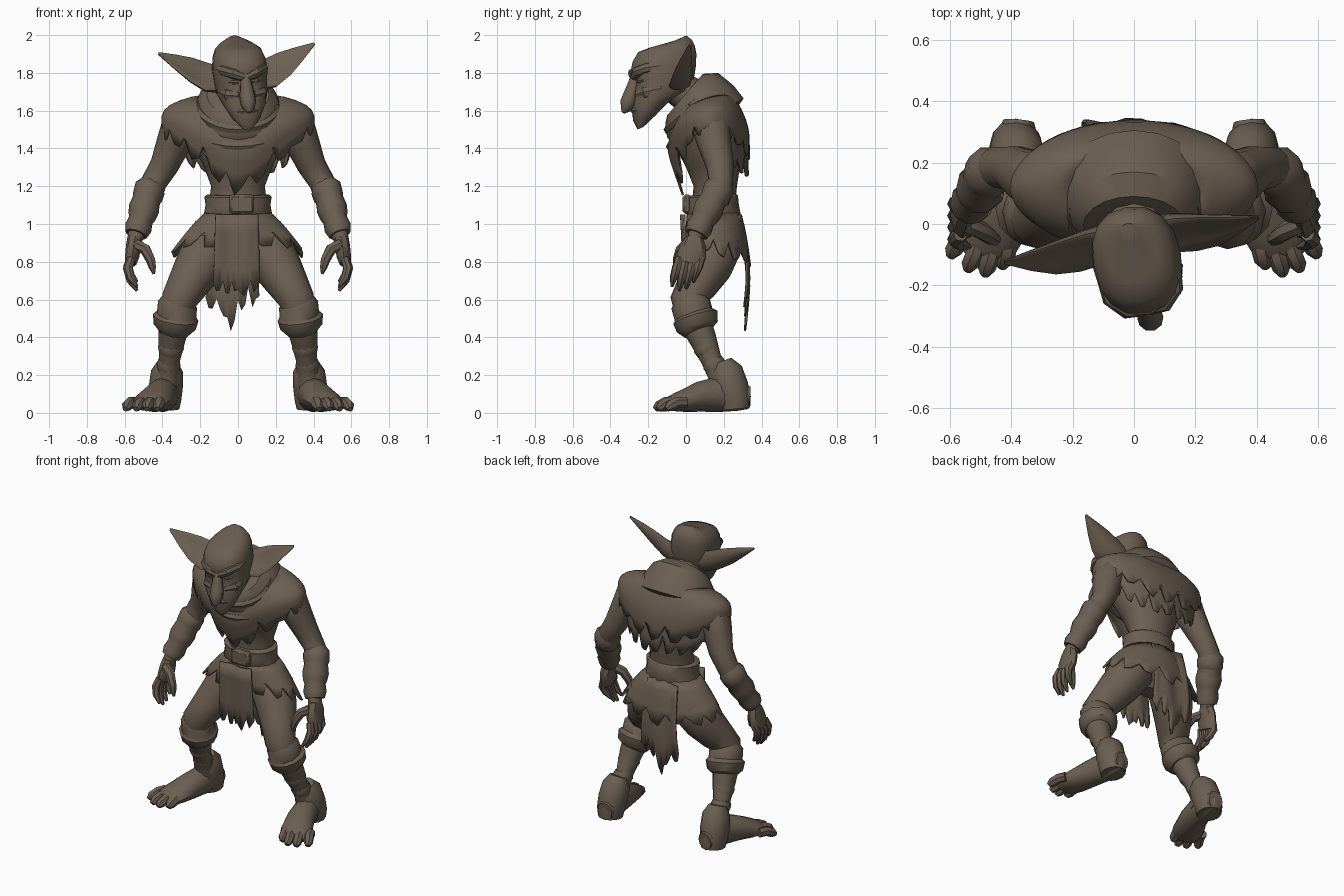
import bpy, bmesh, math, random
from mathutils import Vector as V, Matrix

random.seed(4)
MAT = bpy.data.materials.new("dull_brown")
MAT.diffuse_color = (0.15, 0.115, 0.085, 1)
TAU = 2 * math.pi
# head is turned and rolled slightly
PIVOT = Matrix.Translation((0, -0.05, 1.78))
TURN = (PIVOT @ Matrix.Rotation(math.radians(10), 4, 'Z')
        @ Matrix.Rotation(math.radians(-3.5), 4, 'Y') @ PIVOT.inverted())


def finish(name, bm, mirror=False, thick=0, head=False):
    if mirror:
        geo = bmesh.ops.duplicate(bm, geom=bm.verts[:] + bm.edges[:] + bm.faces[:])["geom"]
        for v in geo:
            if isinstance(v, bmesh.types.BMVert):
                v.co.x *= -1
    if head:
        bm.transform(TURN)
    bmesh.ops.recalc_face_normals(bm, faces=bm.faces[:])
    me = bpy.data.meshes.new(name)
    bm.to_mesh(me)
    bm.free()
    me.materials.append(MAT)
    ob = bpy.data.objects.new(name, me)
    bpy.context.collection.objects.link(ob)
    if thick:
        ob.modifiers.new("thickness", 'SOLIDIFY').thickness = thick
    return ob


def loft(name, rings, **kw):
    """Skin a list of closed rings and cap both ends."""
    bm = bmesh.new()
    vs = [[bm.verts.new(p) for p in r] for r in rings]
    n = len(vs[0])
    for a, b in zip(vs, vs[1:]):
        for i in range(n):
            j = (i + 1) % n
            bm.faces.new((a[i], a[j], b[j], b[i]))
    bm.faces.new(vs[0])
    bm.faces.new(vs[-1][::-1])
    return finish(name, bm, **kw)


def tube(name, pts, n=10, ref=(0, 1, 0), **kw):
    """Rings across a path; each point is x, y, z, side radius, other radius."""
    out = []
    P = [V(p[:3]) for p in pts]
    for i, p in enumerate(pts):
        t = (P[min(i + 1, len(P) - 1)] - P[max(i - 1, 0)]).normalized()
        u = t.cross(V(ref)).normalized()
        w = u.cross(t)
        out.append([P[i] + u * p[3] * math.cos(TAU * k / n) + w * p[-1] * math.sin(TAU * k / n)
                    for k in range(n)])
    return loft(name, out, **kw)


def soft(t, power):
    return math.copysign(abs(t) ** power, t)


def tilted(rows, n=16, power=1.0):
    """Rings from front y, front z, back y, back z, half width; power below 1 is boxier."""
    out = []
    for yf, zf, yb, zb, rx in rows:
        c, h = V((0, (yf + yb) / 2, (zf + zb) / 2)), V((0, (yb - yf) / 2, (zb - zf) / 2))
        out.append([c + h * soft(math.sin(TAU * k / n), power)
                    + V((rx * soft(math.cos(TAU * k / n), power), 0, 0)) for k in range(n)])
    return out


def sheet(name, nu, nv, fn, closed=False, jag=0.25, thick=0.012):
    """Ragged cloth: fn(u, v) gives points, every column ends at its own length."""
    bm = bmesh.new()
    grid = []
    for i in range(nu):
        cut = random.uniform(0.92, 1.04) - (random.uniform(0.3, 1) * jag if i % 3 == 0 else 0)
        grid.append([bm.verts.new(fn(i / (nu if closed else nu - 1), j / nv * (cut if j == nv else 0.9)))
                     for j in range(nv + 1)])
    for i in range(nu if closed else nu - 1):
        a, b = grid[i], grid[(i + 1) % nu]
        for j in range(nv):
            bm.faces.new((a[j], b[j], b[j + 1], a[j + 1]))
    return finish(name, bm, thick=thick)


# head: broad skull, full cheeks and a pointed chin
loft("head", tilted([
    (-.262, 1.50, -.23, 1.515, .028), (-.285, 1.55, -.17, 1.57, .075), (-.288, 1.62, -.08, 1.66, .115),
    (-.285, 1.69, .01, 1.70, .135), (-.272, 1.75, .045, 1.78, .14), (-.298, 1.80, .055, 1.84, .145),
    (-.285, 1.86, .058, 1.90, .138), (-.255, 1.91, .05, 1.945, .12), (-.19, 1.935, .035, 1.975, .085),
    (-.07, 1.965, .005, 1.998, .03)], 16, .85), head=True)
tube("nose", [(0, -.27, 1.80, .022), (0, -.28, 1.75, .03), (0, -.298, 1.68, .042),
              (0, -.315, 1.64, .042), (0, -.325, 1.61, .03), (0, -.34, 1.59, .01)], 9, head=True)
tube("brows", [(.005, -.28, 1.775, .022), (.06, -.272, 1.80, .03), (.105, -.225, 1.82, .03),
               (.12, -.15, 1.83, .02)], 8, (0, 0, 1), mirror=True, head=True)
tube("cheeks", [(.035, -.265, 1.68, .025), (.085, -.23, 1.69, .036), (.115, -.15, 1.71, .025)],
     8, (0, 0, 1), mirror=True, head=True)
tube("eyes", [(.035, -.265, 1.752, .008), (.06, -.262, 1.754, .014), (.085, -.24, 1.757, .008)],
     7, (0, 0, 1), mirror=True, head=True)
tube("lips", [(-.07, -.245, 1.585, .012), (-.035, -.275, 1.598, .015), (0, -.284, 1.60, .016),
              (.035, -.275, 1.598, .015), (.07, -.245, 1.585, .012)], 6, (0, 0, 1), head=True)

# ears: cupped leaf sections
rings = []
for x, y, z, h, t in [(.10, -.045, 1.765, .085, .045), (.17, -.05, 1.778, .095, .032), (.25, -.055, 1.822, .082, .024),
                      (.33, -.055, 1.872, .05, .017), (.42, -.05, 1.928, .008, .006)]:
    up, fw = V((-.25, .62, .75)).normalized(), V((0, -.77, .64))
    rings.append([V((x, y, z)) + up * h * math.cos(a) + fw * (t * math.sin(a) + .4 * h * math.cos(a) ** 2 - .2 * h)
                  for a in [TAU * k / 12 for k in range(12)]])
loft("ears", rings, mirror=True, head=True)

# body
tube("neck", [(0, .12, 1.62, .12), (0, .02, 1.68, .10), (.01, -.06, 1.73, .09)], 10, (1, 0, 0))
loft("torso", tilted([
    (.10, .78, .22, .78, .08), (.03, .86, .29, .86, .17), (.01, .98, .29, 1.0, .18),
    (.03, 1.10, .26, 1.10, .155), (.04, 1.2, .27, 1.2, .142), (.0, 1.3, .285, 1.3, .18),
    (-.055, 1.41, .285, 1.42, .235), (-.06, 1.54, .275, 1.56, .26), (0, 1.62, .2, 1.68, .17)]))
loft("belt", tilted([(.0, 1.05, .285, 1.04, .17), (-.005, 1.06, .29, 1.05, .18),
                     (0, 1.10, .28, 1.10, .172), (0, 1.14, .275, 1.15, .178), (.01, 1.15, .265, 1.16, .165)]))
bm = bmesh.new()
bmesh.ops.create_cube(bm, size=1, matrix=Matrix.Translation((.02, .005, 1.105)) @ Matrix.Diagonal((.13, .045, .10, 1)))
bmesh.ops.bevel(bm, geom=bm.edges[:], offset=.012, segments=1, affect='EDGES')
finish("buckle", bm)

# hood bunched over the back, with slack folds at the throat
loft("hood", tilted([
    (-.07, 1.60, .04, 1.74, .11), (-.10, 1.575, .09, 1.795, .165), (-.11, 1.53, .17, 1.80, .205),
    (-.105, 1.49, .25, 1.735, .235), (-.10, 1.46, .305, 1.665, .255), (-.085, 1.44, .27, 1.615, .25)], 20))
for name, yf, zf, yb, zb, rx, r in [("upper_fold", -.095, 1.50, .15, 1.74, .20, .024),
                                    ("lower_fold", -.085, 1.41, .25, 1.66, .25, .022)]:
    ring = tilted([(yf, zf, yb, zb, rx)], 24)[0]
    tube(name, [(*p, r) for p in ring + ring[:1]], 6, (0, 0, 1))


# ragged cape: long point in front, short over the arms, medium at the back
def cape(u, v):
    a = TAU * u
    s, c = math.sin(a), math.cos(a)
    f, b, side = max(0, -s), max(0, s), abs(c) ** 1.5
    bow = math.sin(min(1, v * 1.5) * math.pi / 2)
    rx = .20 + (.205 - .06 * f * v) * bow
    ry = .14 + .08 * bow - .15 * max(0, v - .45) * f + .01 * b * v
    top = 1.64 + .045 * s + .03 * side
    drop = .20 + .13 * f ** 2 + .10 * f ** 8 + .14 * b ** 2
    return V((c * rx, .11 + s * ry, top - drop * v ** (1 + .6 * side)))


sheet("cape", 54, 7, cape, True, .35)


# second ragged layer at the back
def back_cape(u, v):
    a = math.pi * (.08 + .84 * u)
    return V((.35 * math.cos(a) * (1 - .1 * v), .11 + (.20 + .012 * v) * math.sin(a),
              1.5 - .25 * v * math.sin(a) ** .6))


sheet("back_cape", 28, 3, back_cape, jag=.5)


# skirt and hanging cloths
def skirt(u, v):
    a = TAU * u
    s, c = math.sin(a), math.cos(a)
    return V((c * (.175 + .18 * v ** .85), .145 + s * (.14 + (.06 if s > 0 else .01) * v ** .6),
              1.06 - v * (.23 + .05 * s - .02 * abs(c))))


sheet("skirt", 42, 4, skirt, True, .4)
sheet("front_cloth", 16, 4, lambda u, v: V(((-.12 + .225 * u) * (1 + .1 * v), -.012 - .008 * math.cos(u * 9) + .02 * v,
                                           1.05 - v * (.38 + .05 * math.sin(u * math.pi)))), jag=.2)
sheet("back_cloth", 16, 5, lambda u, v: V(((-.13 + .23 * u) * (1 + .25 * v) - .01, .29 + .045 * math.sin(v * 2.4)
                                          + .006 * math.cos(u * 10), 1.05 - v * (.48 + .13 * math.exp(-((u - .42) / .18) ** 2)))),
      jag=.15)

# legs, knee cuffs and shin wraps
tube("legs", [(.10, .17, .95, .11), (.14, .16, .89, .14), (.205, .12, .78, .13), (.265, .06, .68, .11),
              (.31, .012, .60, .095), (.33, .035, .51, .088), (.35, .09, .39, .072), (.362, .135, .28, .055),
              (.372, .18, .19, .06), (.38, .20, .09, .07)], 12, mirror=True)
tube("knee_cuffs", [(.31, .02, .60, .085), (.32, .025, .575, .105), (.325, .04, .52, .105), (.33, .05, .505, .122),
                    (.335, .06, .455, .112), (.34, .07, .43, .085)], 12, mirror=True)
for name, x, y, z, r in [("upper_shin_wraps", .355, .105, .345, .07), ("lower_shin_wraps", .367, .15, .255, .064)]:
    tube(name, [(x, y - .01, z + .03, r * .85), (x, y, z, r), (x + .005, y + .012, z - .03, r * .85)], 10, mirror=True)
tube("ankle_cuffs", [(.372, .19, .27, .055), (.375, .21, .22, .085, .09), (.382, .235, .14, .09, .095),
                     (.385, .255, .07, .085, .09), (.385, .26, .02, .075, .08)], 12, mirror=True)

# feet turned out, with four blunt toes
tube("feet", [(.375, .335, .08, .05, .06), (.38, .28, .085, .07, .075), (.39, .18, .10, .075, .095),
              (.42, .07, .085, .088, .08), (.455, -.02, .062, .10, .058), (.478, -.075, .05, .092, .042),
              (.485, -.105, .038, .075, .025)], 12, (0, 0, 1), mirror=True)
for i in range(4):
    x, y = .408 + .046 * i, (-.035, -.06, -.045, .0)[i]
    s = .036 if i == 0 else .031
    tube("toe_%d" % (i + 1), [(x, y, .055, s), (x + .01 + .004 * i, y - .05, .055, s), (x + .018 + .008 * i, y - .085, .036, s * .95),
                              (x + .02 + .01 * i, y - .105, .02, .016)], 7, (0, 0, 1), mirror=True)

# arms and wrapped bracers
tube("arms", [(.25, .12, 1.58, .07), (.30, .13, 1.53, .105), (.34, .15, 1.43, .092), (.39, .18, 1.31, .076),
              (.445, .185, 1.22, .068), (.485, .14, 1.11, .07), (.525, .078, 1.0, .055), (.545, .045, .92, .04)],
     10, mirror=True)
tube("bracers", [(.445, .19, 1.22, .06), (.465, .175, 1.19, .083), (.48, .155, 1.14, .08), (.485, .145, 1.13, .073),
                 (.498, .12, 1.08, .082), (.508, .10, 1.04, .074), (.515, .09, 1.02, .065), (.528, .07, .98, .072),
                 (.54, .055, .945, .06)], 10, mirror=True)

# hands: palm, four curled fingers and a thumb
tube("palms", [(.545, .045, .93, .04, .045), (.553, .04, .885, .04, .068), (.56, .03, .83, .038, .078),
               (.568, .02, .79, .03, .068)], 8, mirror=True)
for i in range(4):
    y, l = .08 - .038 * i, (.11, .14, .15, .13)[i]
    tube("finger_%d" % (i + 1), [(.565, y, .82, .023), (.582, y - .015, .82 - l * .4, .026), (.568, y - .03, .82 - l * .8, .022),
                                 (.535, y - .04, .82 - l * 1.15, .009)], 7, mirror=True)
tube("thumbs", [(.54, .0, .89, .032), (.49, -.025, .865, .03), (.462, -.045, .81, .026), (.452, -.05, .77, .02),
                (.445, -.05, .735, .007)], 7, mirror=True)

# smooth shading with crisp creases
for ob in bpy.context.scene.objects:
    ob.select_set(True)
    bpy.context.view_layer.objects.active = ob
bpy.ops.object.shade_smooth_by_angle(angle=math.radians(40))
